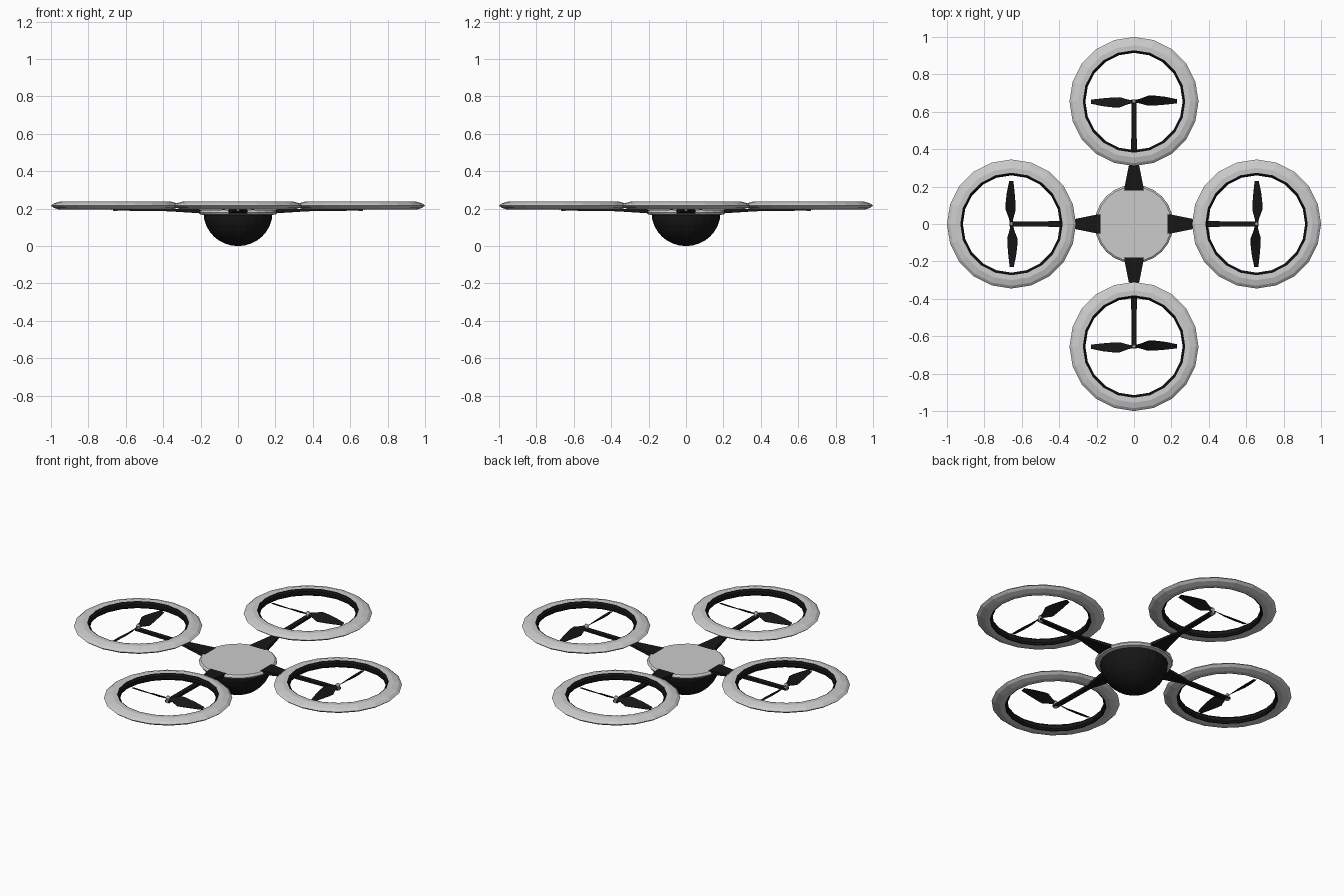
import bpy, bmesh, math
from mathutils import Matrix, Vector

if "Cube" in bpy.data.objects:
    bpy.data.objects.remove(bpy.data.objects["Cube"])

black = bpy.data.materials.new("black_plastic")
black.diffuse_color = (0.008, 0.008, 0.008, 1)
black.use_nodes = True
black.node_tree.nodes["Principled BSDF"].inputs["Base Color"].default_value = black.diffuse_color

ROTOR_R = 0.655  # distance of each rotor centre from the middle


def make(name, bm, mat=None, matrix=None):
    bmesh.ops.recalc_face_normals(bm, faces=bm.faces)
    me = bpy.data.meshes.new(name)
    bm.to_mesh(me)
    bm.free()
    if mat:
        me.materials.append(mat)
    ob = bpy.data.objects.new(name, me)
    bpy.context.collection.objects.link(ob)
    if matrix:
        ob.matrix_world = matrix
    return ob


def lathe(profile, sides, closed=False):
    """Spin (radius, z) points about z; open profiles get end caps or poles."""
    bm = bmesh.new()
    rings = []
    for r, z in profile:
        if r < 1e-6:
            rings.append([bm.verts.new((0, 0, z))] * sides)
        else:
            rings.append([bm.verts.new((r * math.cos(2 * math.pi * i / sides),
                                        r * math.sin(2 * math.pi * i / sides), z))
                          for i in range(sides)])
    n = len(rings)
    for k in range(n if closed else n - 1):
        a, b = rings[k], rings[(k + 1) % n]
        for i in range(sides):
            j = (i + 1) % sides
            quad = list(dict.fromkeys((a[i], a[j], b[j], b[i])))
            bm.faces.new(quad)
    if not closed:
        for ring in (rings[0], rings[-1]):
            if len(set(ring)) > 1:
                bm.faces.new(ring)
    return bm


def loft(sections):
    """Skin a row of four-point sections into a closed solid."""
    bm = bmesh.new()
    rows = [[bm.verts.new(p) for p in s] for s in sections]
    for a, b in zip(rows, rows[1:]):
        for i in range(4):
            j = (i + 1) % 4
            bm.faces.new((a[i], a[j], b[j], b[i]))
    bm.faces.new(rows[0])
    bm.faces.new(rows[-1])
    return bm


def arm():
    # distance, half width, bottom z, top z
    stations = [(0.12, 0.06, 0.172, 0.19), (0.20, 0.05, 0.175, 0.194),
                (0.31, 0.028, 0.182, 0.197), (0.37, 0.015, 0.186, 0.2),
                (0.665, 0.014, 0.19, 0.202)]
    return loft([[(d, -w, lo), (d, w, lo), (d, w, hi), (d, -w, hi)]
                 for d, w, lo, hi in stations])


def blade():
    # distance, sideways shift, half chord, pitch in degrees
    stations = [(0.0, 0, 0.008, 40), (0.03, 0.002, 0.014, 40),
                (0.075, 0.004, 0.032, 36), (0.11, 0.005, 0.03, 30),
                (0.17, 0.004, 0.022, 24), (0.23, 0.001, 0.011, 18)]
    t = 0.0015
    sections = []
    for d, shift, c, pitch in stations:
        a = math.radians(pitch)
        along = Vector((0, math.cos(a), math.sin(a)))
        up = Vector((0, -math.sin(a), math.cos(a)))
        o = Vector((d, shift, 0.213))
        sections.append([o - along * c - up * t, o + along * c - up * t,
                         o + along * c + up * t, o - along * c + up * t])
    return loft(sections)


# Central body: dark dome below, grey lid above
dome = [(0.184 * math.cos(t), 0.178 - 0.178 * math.sin(t))
        for t in (math.pi / 2 * k / 8 for k in range(8))] + [(0, 0)]
make("belly_dome", lathe(dome, 24), black)
make("body_lid", lathe([(0.184, 0.166), (0.203, 0.17), (0.21, 0.18),
                        (0.207, 0.188), (0.2, 0.193)], 24))

# Four rotor units
guard = [(0.274, 0.236), (0.300, 0.237), (0.330, 0.228), (0.345, 0.216),
         (0.330, 0.204), (0.300, 0.195), (0.274, 0.196)]
liner = [(0.276, 0.236), (0.268, 0.235), (0.260, 0.226),
         (0.260, 0.206), (0.268, 0.197), (0.276, 0.196)]
for side, angle in (("right", 0), ("back", 90), ("left", 180), ("front", 270)):
    turn = Matrix.Rotation(math.radians(angle), 4, 'Z')
    place = turn @ Matrix.Translation((ROTOR_R, 0, 0))
    make(side + "_arm", arm(), black, turn)
    make(side + "_guard_ring", lathe(guard, 20, True), None, place)
    make(side + "_guard_liner", lathe(liner, 20, True), black, place)
    make(side + "_motor_hub", lathe([(0.012, 0.188), (0.012, 0.218),
                                     (0.007, 0.226)], 10), None, place)
    # Two blades lie across the arm; the right rotor spins the other way
    centre = Matrix.Translation(place.translation)
    heading = 0 if side in ("front", "back") else 90
    for n in range(2):
        bm = blade()
        if side == "right":
            bm.transform(Matrix.Scale(-1, 4, (0, 1, 0)))
        spin = Matrix.Rotation(math.radians(heading + 180 * n), 4, 'Z')
        make(f"{side}_blade_{n + 1}", bm, black, centre @ spin)
